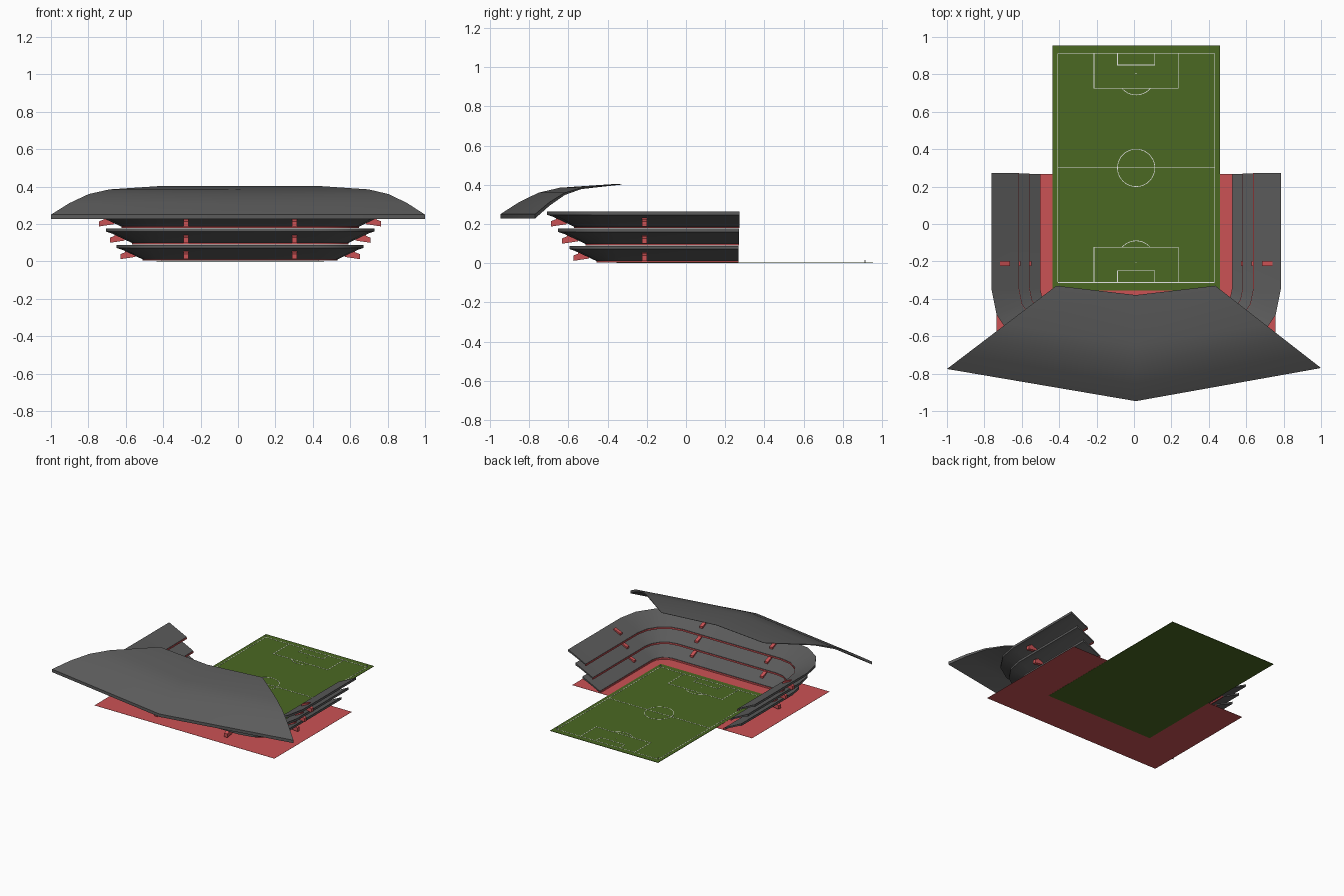
import bpy, bmesh, math
from mathutils import Vector

if "Cube" in bpy.data.objects:
    bpy.data.objects.remove(bpy.data.objects["Cube"])

CX, PY = 0.0115, 0.30          # stadium centre line, pitch centre


def mat(name, c):
    m = bpy.data.materials.new(name)
    m.diffuse_color = (*c, 1)
    m.use_nodes = True
    m.node_tree.nodes["Principled BSDF"].inputs["Base Color"].default_value = m.diffuse_color
    return m


GREY = mat("dark_grey", (0.105, 0.105, 0.105))
RED = mat("seat_red", (0.60, 0.085, 0.09))
GREEN = mat("grass_green", (0.07, 0.14, 0.016))
WHITE = mat("line_white", (0.8, 0.8, 0.8))


def make(name, verts, faces, material, smooth=None):
    me = bpy.data.meshes.new(name)
    me.from_pydata([tuple(v) for v in verts], [], faces)
    bm = bmesh.new()
    bm.from_mesh(me)
    bmesh.ops.recalc_face_normals(bm, faces=bm.faces)
    bm.to_mesh(me)
    bm.free()
    me.materials.append(material)
    ob = bpy.data.objects.new(name, me)
    bpy.context.collection.objects.link(ob)
    if smooth:
        bpy.context.view_layer.objects.active = ob
        ob.select_set(True)
        bpy.ops.object.shade_smooth_by_angle(angle=math.radians(smooth))
        ob.select_set(False)
    return ob


def box(name, x0, x1, y0, y1, z0, z1, material):
    v = [(x, y, z) for x in (x0, x1) for y in (y0, y1) for z in (z0, z1)]
    f = [(0, 1, 3, 2), (4, 6, 7, 5), (0, 4, 5, 1), (2, 3, 7, 6), (0, 2, 6, 4), (1, 5, 7, 3)]
    return make(name, v, f, material)


def loft(name, rings, material, smooth=None, closed=False):
    """Skin a list of equal closed cross-sections."""
    n, m = len(rings[0]), len(rings)
    v = [p for r in rings for p in r]
    f = [(i % m * n + j, i % m * n + (j + 1) % n, (i + 1) % m * n + (j + 1) % n, (i + 1) % m * n + j)
         for i in range(m if closed else m - 1) for j in range(n)]
    if not closed:
        f += [tuple(range(n)), tuple(range((m - 1) * n, m * n))]
    return make(name, v, f, material, smooth)


# ground slab and pitch
box("red_base", -0.735, 0.757, -0.65, 0.267, 0.001, 0.002, RED)
box("pitch", CX - 0.448, CX + 0.448, PY - 0.655, PY + 0.655, 0, 0.003, GREEN)

# pitch markings
W, Z0, Z1 = 0.0017, 0.0025, 0.004


def line(x0, y0, x1, y1):
    box("pitch_line", CX + min(x0, x1) - W, CX + max(x0, x1) + W,
        PY + min(y0, y1) - W, PY + max(y0, y1) + W, Z0, Z1, WHITE)


def arc(x, y, r, a0, a1, n=24):
    rings = []
    full = a1 - a0 >= 360
    for i in range(n if full else n + 1):
        a = math.radians(a0 + (a1 - a0) * i / n)
        rings.append([(CX + x + q * math.cos(a), PY + y + q * math.sin(a), z)
                      for q, z in ((r - W, Z0), (r + W, Z0), (r + W, Z1), (r - W, Z1))])
    loft("pitch_arc", rings, WHITE, closed=full)


line(-0.42, 0, 0.42, 0)
arc(0, 0, 0.1, 0, 360, 40)
for s in (-1, 1):
    line(s * 0.42, -0.613, s * 0.42, 0.613)
    line(-0.42, s * 0.613, 0.42, s * 0.613)
    for w, d in ((0.225, 0.188), (0.1, 0.063)):
        line(-w, s * (0.613 - d), w, s * (0.613 - d))
        for t in (-1, 1):
            line(t * w, s * 0.613, t * w, s * (0.613 - d))
    line(-0.001, s * 0.505, 0.001, s * 0.505)
    arc(0, s * 0.49, 0.1, -s * 90 - 50, -s * 90 + 50, 12)
    for t in (-1, 1):
        x, y = CX + t * 0.42, PY + s * 0.613
        box("corner_flag", x - W, x + W, y - W, y + W, 0.003, 0.017, WHITE)

# U-shaped plan of the stands: base point and outward direction
YC, XC, R0 = -0.345, 0.41, 0.105


def u_path(y_end):
    pts = [((CX - XC, y_end), (-1, 0))]
    for side, start in ((-1, 180), (1, 270)):
        for i in range(5):
            a = math.radians(start + 22.5 * i)
            pts.append(((CX + side * XC, YC), (math.cos(a), math.sin(a))))
    return pts + [((CX + XC, y_end), (1, 0))]


def sweep(name, profile, r, z, y_end, material, smooth):
    rings = [[(p[0] + n[0] * (r + o), p[1] + n[1] * (r + o), z + h) for o, h in profile]
             for p, n in u_path(y_end)]
    return loft(name, rings, material, smooth)


TIER = [(0, 0.004), (0.115, 0.058), (0.145, 0.068), (0.145, 0.085), (0, 0.014)]
RAIL = [(-0.003, 0), (0.006, 0), (0.006, 0.011), (-0.003, 0.011)]
TUNNEL = [(0.045, 0.02), (0.125, 0.008), (0.125, 0.035), (0.10, 0.045), (0.10, 0.072), (0.045, 0.05)]

for k in range(3):
    r, z = R0 + 0.057 * k, 0.004 + 0.0875 * k
    y_end = 0.268 + 0.003 * k
    sweep(f"stand_tier_{k + 1}", TIER, r, z, y_end, GREY, 25)
    sweep(f"tier_rail_{k + 1}", RAIL, r, z, y_end, RED, 25)
    # entrance tunnels through the tier, two at the front and one per side
    for bx, by, nx, ny in ((CX - 0.29, YC, 0, -1), (CX + 0.29, YC, 0, -1),
                           (CX - XC, -0.212, -1, 0), (CX + XC, -0.212, 1, 0)):
        loft("entrance_tunnel",
             [[(bx + nx * (r + o) + ny * s, by + ny * (r + o) + nx * s, z + h) for o, h in TUNNEL]
              for s in (-0.013, 0.013)], RED)

# curved roof sheet: sections run from the outer rim to the inner edge
ROOF = [(0, 0.25, 0.022), (0.17, 0.312, 0.018), (0.345, 0.36, 0.012),
        (0.535, 0.385, 0.007), (1, 0.403, 0.002)]
SPAN = [((-1, -0.775), (-0.415, -0.33)), ((0.01, -0.947), (0.01, -0.38)), ((1, -0.77), (0.435, -0.33))]
rings = []
for a, b in SPAN:
    a, b = Vector(a), Vector(b)
    top = [(*a.lerp(b, f), z) for f, z, t in ROOF]
    low = [(*a.lerp(b, f), z - t) for f, z, t in reversed(ROOF)]
    rings.append(top + low)
loft("roof", rings, GREY, 40)
